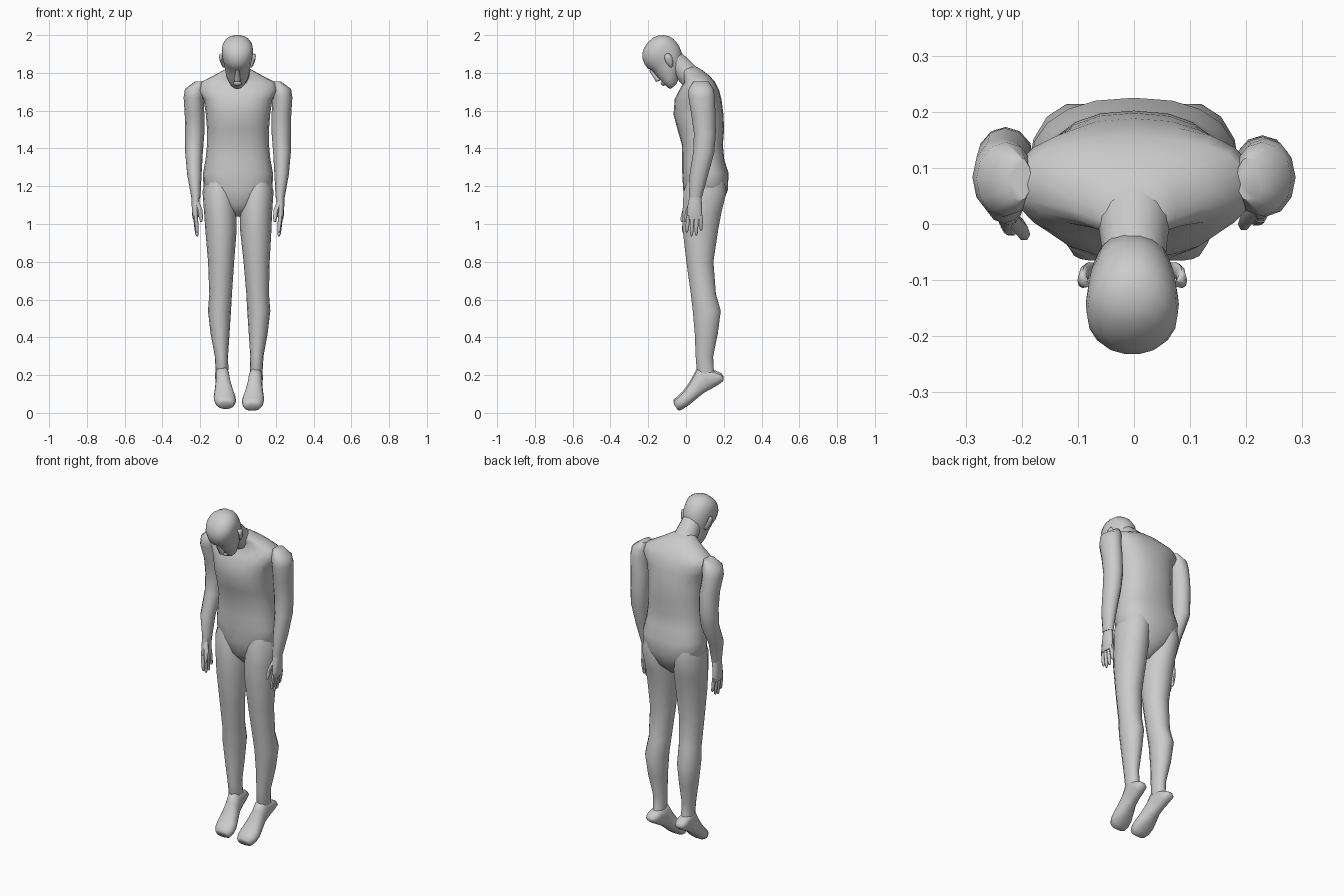
import bpy, bmesh, math
from mathutils import Vector as V


def loft(name, rings, sides=14, power=2.0):
    """Skin closed rings; each ring is (centre, half axis A, half axis B)."""
    bm = bmesh.new()
    loops = []
    for c, a, b in rings:
        loop = []
        for i in range(sides):
            t = 2 * math.pi * i / sides
            ct, st = math.cos(t), math.sin(t)
            ca = math.copysign(abs(ct) ** (2 / power), ct)
            sb = math.copysign(abs(st) ** (2 / power), st)
            loop.append(bm.verts.new(V(c) + V(a) * ca + V(b) * sb))
        loops.append(loop)
    for lo, hi in zip(loops, loops[1:]):
        for i in range(sides):
            j = (i + 1) % sides
            bm.faces.new((lo[i], lo[j], hi[j], hi[i]))
    bm.faces.new(loops[0][::-1])
    bm.faces.new(loops[-1])
    bmesh.ops.recalc_face_normals(bm, faces=bm.faces)
    me = bpy.data.meshes.new(name)
    bm.to_mesh(me)
    bm.free()
    ob = bpy.data.objects.new(name, me)
    bpy.context.collection.objects.link(ob)
    bpy.ops.object.select_all(action='DESELECT')
    ob.select_set(True)
    bpy.context.view_layer.objects.active = ob
    bpy.ops.object.shade_smooth_by_angle(angle=math.radians(60))
    return ob


def flat(x, z, rx, yf, yb):
    """Horizontal ring from half width and front/back y."""
    return ((x, (yf + yb) / 2, z), (rx, 0, 0), (0, (yb - yf) / 2, 0))


# Torso: crotch to base of neck (z, half width, front y, back y)
torso = [(1.04, .02, .05, .12), (1.10, .09, .0, .19), (1.18, .183, -.015, .222),
         (1.27, .185, -.02, .225), (1.34, .172, -.02, .203), (1.42, .164, -.022, .195),
         (1.50, .164, -.045, .202), (1.58, .17, -.066, .198), (1.66, .182, -.06, .188),
         (1.71, .215, -.035, .175), (1.75, .20, -.01, .155), (1.785, .13, -.015, .125),
         (1.815, .075, -.025, .085), (1.83, .05, -.02, .06)]
loft("torso", [flat(0, *r) for r in torso], 20, 2.35)

# Neck leaning forward
loft("neck", [((0, y, z), (r, 0, 0), (0, .68 * d, .73 * d)) for y, z, r, d in
              [(.07, 1.72, .085, .08), (.03, 1.772, .068, .062),
               (-.04, 1.845, .058, .058), (-.09, 1.89, .055, .055)]], 14)

# Bowed head, in a frame starting at the chin: U to the crown, B to the back
CHIN, U, B = V((-.003, -.08, 1.715)), V((0, -.66, .75)), V((0, .75, .66))


def head_pt(x, u, v):
    return CHIN + V((x, 0, 0)) + U * u + B * v


head = [(.0, .0, .04, .024), (.015, -.008, .07, .04), (.05, -.012, .10, .058),
        (.09, -.013, .165, .068), (.14, -.012, .184, .077), (.165, -.022, .187, .081),
        (.19, -.02, .187, .083), (.217, -.01, .178, .081), (.24, .008, .16, .07),
        (.257, .036, .135, .048), (.266, .07, .11, .018)]
loft("head", [(head_pt(0, u, (a + b) / 2), (w, 0, 0), B * ((b - a) / 2))
              for u, a, b, w in head], 18, 2.15)
loft("nose", [(head_pt(0, u, v), (w, 0, 0), B * d) for u, v, w, d in
              [(.073, -.008, .012, .012), (.08, -.016, .019, .018),
               (.092, -.016, .015, .016), (.15, -.012, .008, .01)]], 8)
loft("lips", [(head_pt(0, u, v), (w, 0, 0), B * .01) for u, v, w in
              [(.036, -.008, .012), (.046, -.012, .024), (.056, -.012, .02), (.062, -.009, .01)]], 8)

for s, side in ((-1, "left"), (1, "right")):
    far = s < 0
    # Ear
    loft("ear_" + side, [(head_pt(s * x, u, v), (.009, 0, 0), B * d) for x, u, v, d in
                         [(.07, .085, .082, .008), (.078, .10, .088, .016),
                          (.086, .125, .096, .022), (.089, .145, .10, .018),
                          (.084, .155, .10, .008)]], 8)

    # Leg (x, z, half width, front y, back y)
    leg = [(.10, 1.25, .07, .01, .20), (.10, 1.17, .088, -.016, .217),
           (.094, 1.06, .086, -.021, .19), (.092, .97, .083, -.02, .173),
           (.094, .8, .069, .0, .147), (.098, .63, .060, .024, .16),
           (.104, .54, .061, .034, .186), (.101, .42, .050, .045, .17),
           (.094, .30, .035, .05, .145), (.091, .235, .034, .055, .147),
           (.091, .19, .03, .07, .16)]
    lean = lambda z: .006 * min(1, max(0, (1.1 - z) / .4))
    loft("leg_" + side, [flat(s * x + lean(z), z, w, f, b) for x, z, w, f, b in leg], 14)

    # Foot hanging toe-down: t along sole, h height above sole, w half width
    along, up = V((0, -.825, -.565)), V((0, -.565, .825))
    heel = V((s * .095 + .005, .207, .182 if far else .172))
    foot = [(.0, .012, .035, .015), (.012, .002, .055, .032), (.045, .0, .10, .037),
            (.085, .003, .135, .037), (.13, .008, .11, .04), (.18, .004, .086, .049),
            (.225, .0, .071, .058), (.262, .0, .066, .057), (.288, .002, .062, .045),
            (.295, .012, .05, .035)]
    loft("foot_" + side, [(heel + along * t + up * ((a + h) / 2) + V((-s * .085 * t, 0, 0)),
                           (w, 0, 0), up * ((h - a) / 2)) for t, a, h, w in foot], 14, 2.3)

    # Arm (x, y, z, half width, half depth); the left hand sits further forward
    shift = lambda z: (.015 if z > 1.3 else -.018) if far and z < 1.6 else 0
    arm = [(.205, .08, 1.755, .022, .04), (.228, .08, 1.715, .053, .066),
           (.235, .083, 1.67, .053, .07), (.230, .092, 1.58, .052, .064),
           (.229, .10, 1.48, .051, .058), (.233, .094, 1.38, .047, .056),
           (.231, .068, 1.26, .038, .049), (.223, .05, 1.14, .024, .034)]
    loft("arm_" + side, [((s * x, y + shift(z), z), (w, 0, 0), (0, d, 0))
                         for x, y, z, w, d in arm], 12)

    # Palm, fingers and thumb
    dy = shift(1)
    palm = [(.223, .05, 1.15, .022, .032), (.225, .047, 1.10, .02, .04),
            (.226, .045, 1.05, .018, .043), (.226, .046, 1.025, .013, .042)]
    loft("palm_" + side, [((s * x, y + dy, z), (w, 0, 0), (0, d, 0))
                          for x, y, z, w, d in palm], 10)
    for i, tip in enumerate((.955, .935, .94, .965)):
        y0, y1 = .013 + .022 * i, .004 + .025 * i
        loft(f"finger_{side}_{i + 1}",
             [((s * (.226 - .010 * k), y0 + (y1 - y0) * k + dy, 1.045 + (tip - 1.045) * k),
               (r, 0, 0), (0, r, 0)) for k, r in ((0, .012), (.5, .0115), (.9, .009), (1, .004))], 6)
    loft("thumb_" + side, [((s * x, y + dy, z), (r, 0, 0), (0, r, 0)) for x, y, z, r in
                           [(.22, .03, 1.12, .014), (.203, .012, 1.075, .014),
                            (.196, -.001, 1.035, .011), (.195, -.005, 1.01, .005)]], 6)
